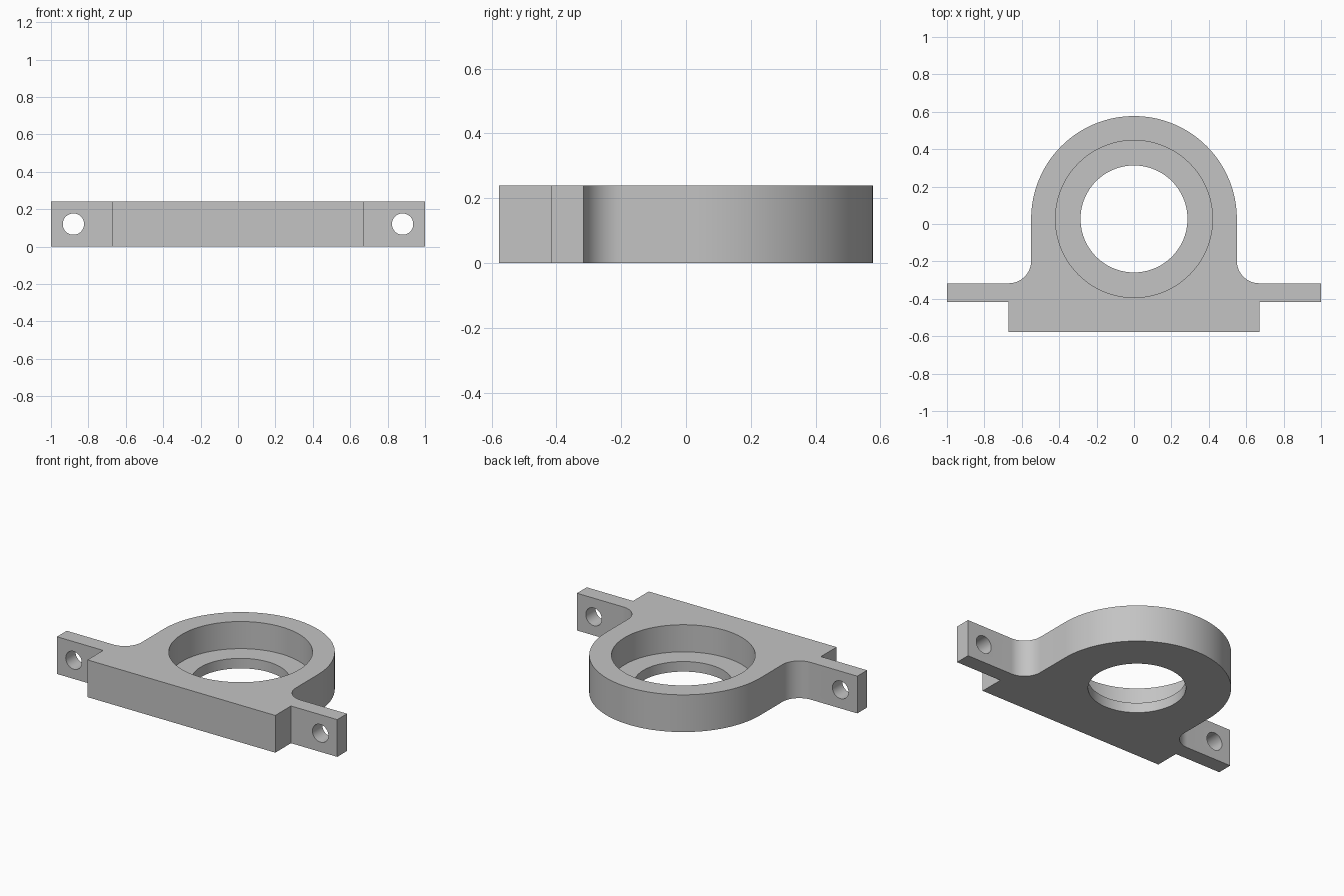
import bpy, bmesh, math
from mathutils import Matrix

cube = bpy.data.objects.get("Cube")
if cube:
    bpy.data.objects.remove(cube, do_unlink=True)

HEIGHT = 0.24
RADIUS = 0.55      # outer radius of the round housing
BACK = 0.577       # half depth of the whole part
CENTRE = BACK - RADIUS
EAR_BACK, EAR_FRONT = -0.317, -0.417
BASE = 0.67        # half width of the front block
FILLET = BASE - RADIUS

metal = bpy.data.materials.new("plain grey")
metal.use_nodes = True
grey = (0.55, 0.55, 0.55, 1)
metal.diffuse_color = grey
metal.node_tree.nodes["Principled BSDF"].inputs["Base Color"].default_value = grey


def make_object(name, bm):
    bmesh.ops.recalc_face_normals(bm, faces=bm.faces)
    mesh = bpy.data.meshes.new(name)
    bm.to_mesh(mesh)
    bm.free()
    mesh.materials.append(metal)
    obj = bpy.data.objects.new(name, mesh)
    bpy.context.collection.objects.link(obj)
    return obj


def arc(cx, cy, r, start, end, steps):
    angles = [math.radians(start + (end - start) * i / steps) for i in range(steps + 1)]
    return [(cx + r * math.cos(a), cy + r * math.sin(a)) for a in angles]


def cylinder_cutter(name, r, depth, matrix):
    bm = bmesh.new()
    bmesh.ops.create_cone(bm, cap_ends=True, segments=96, radius1=r, radius2=r,
                          depth=depth, matrix=matrix)
    obj = make_object(name, bm)
    obj.hide_render = True
    return obj


# Half outline: front block, ear, fillet, then the round housing
half = [(BASE, -BACK), (BASE, EAR_FRONT), (1, EAR_FRONT), (1, EAR_BACK)]
half += arc(BASE, EAR_BACK + FILLET, FILLET, 270, 180, 16)
half += arc(0, CENTRE, RADIUS, 0, 90, 48)
outline = half + [(-x, y) for x, y in reversed(half[:-1])]

bm = bmesh.new()
face = bm.faces.new([bm.verts.new((x, y, 0)) for x, y in outline])
solid = bmesh.ops.extrude_face_region(bm, geom=[face])
top = [v for v in solid["geom"] if isinstance(v, bmesh.types.BMVert)]
bmesh.ops.translate(bm, verts=top, vec=(0, 0, HEIGHT))
body = make_object("bearing_housing", bm)

# Stepped bore and the two mounting holes
LEDGE = 0.065
cutters = [
    cylinder_cutter("bore_cutter", 0.286, 1, Matrix.Translation((0, CENTRE, 0))),
    cylinder_cutter("recess_cutter", 0.42, 1, Matrix.Translation((0, CENTRE, LEDGE + 0.5))),
]
for side, sign in (("left", 1), ("right", -1)):
    place = Matrix.Translation((sign * 0.88, EAR_BACK, HEIGHT / 2))
    cutters.append(cylinder_cutter(side + "_hole_cutter", 0.057, 0.5,
                                   place @ Matrix.Rotation(math.pi / 2, 4, "X")))

bpy.ops.object.select_all(action="DESELECT")
body.select_set(True)
bpy.context.view_layer.objects.active = body
for cutter in cutters:
    cut = body.modifiers.new(cutter.name, "BOOLEAN")
    cut.operation = "DIFFERENCE"
    cut.solver = "EXACT"
    cut.object = cutter
    bpy.ops.object.modifier_apply(modifier=cut.name)
    bpy.data.objects.remove(cutter, do_unlink=True)

bpy.ops.object.shade_smooth_by_angle(angle=math.radians(30))
